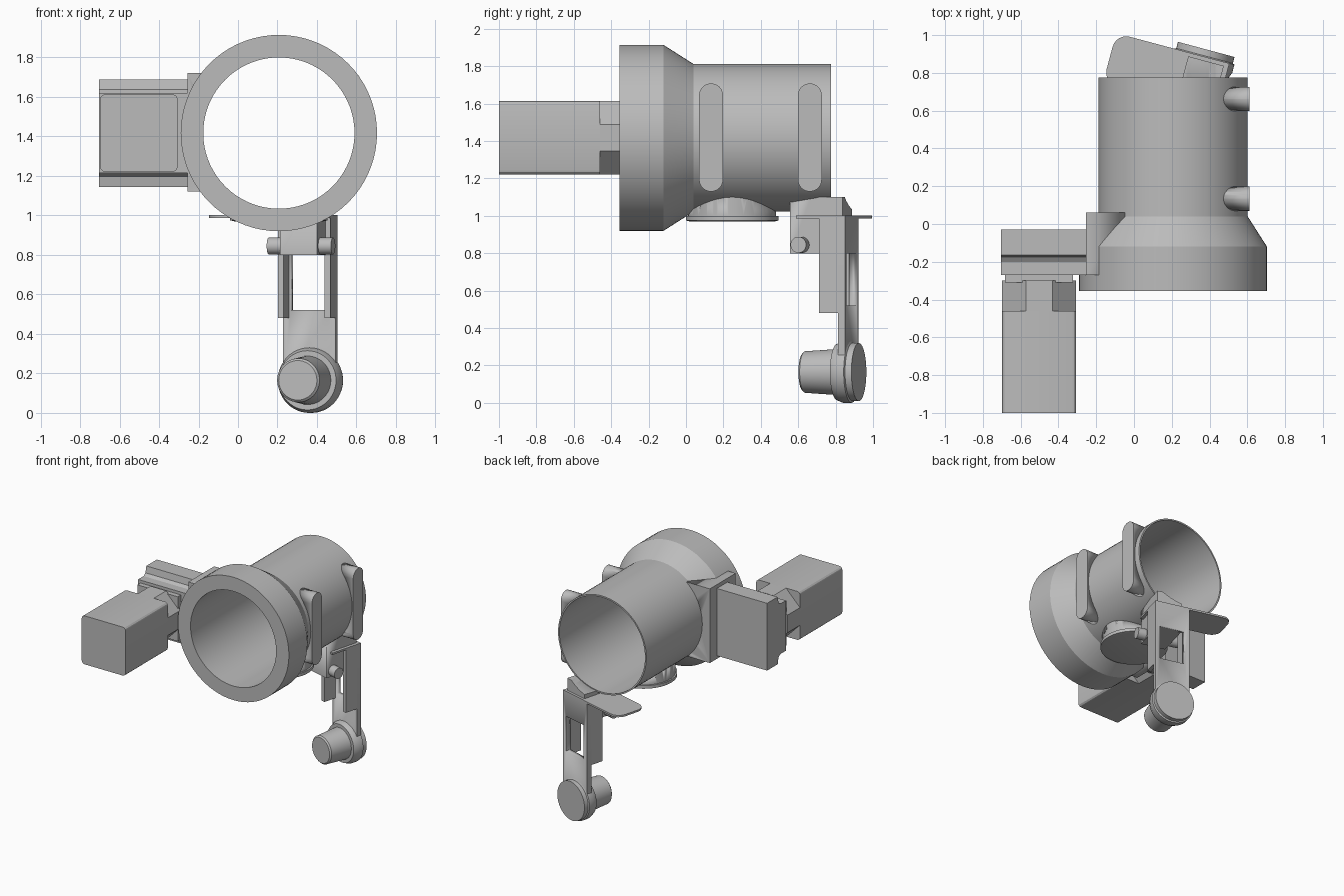
import bpy, bmesh, math
from mathutils import Vector

old = bpy.data.objects.get("Cube")
if old:
    bpy.data.objects.remove(old, do_unlink=True)

grey = bpy.data.materials.new("plain_grey")
grey.use_nodes = True
GREY = (0.5, 0.5, 0.5, 1)
grey.diffuse_color = GREY
grey.node_tree.nodes["Principled BSDF"].inputs["Base Color"].default_value = GREY

CX, CZ = 0.207, 1.417          # tube axis
TILT = math.radians(15)        # bracket is turned about z
C, S = math.cos(TILT), math.sin(TILT)


# Placement functions: two profile coordinates plus one extrusion coordinate
def world(x, y, z):
    return Vector((x, y, z))


def bracket(a, b, z):
    return Vector((0.505 + C * a + S * b, 0.85 - S * a + C * b, z))


def along_x(y, z, x):
    return Vector((x, y, z))


def along_y(x, z, y):
    return Vector((x, y, z))


def bracket_back(a, z, b):
    return bracket(a, b, z)


def finish(name, bm):
    bmesh.ops.recalc_face_normals(bm, faces=bm.faces)
    mesh = bpy.data.meshes.new(name)
    bm.to_mesh(mesh)
    bm.free()
    mesh.materials.append(grey)
    ob = bpy.data.objects.new(name, mesh)
    bpy.context.collection.objects.link(ob)
    bpy.ops.object.select_all(action='DESELECT')
    ob.select_set(True)
    bpy.context.view_layer.objects.active = ob
    bpy.ops.object.shade_smooth_by_angle(angle=math.radians(25))
    return ob


def prism(name, pts, lo, hi, place=world):
    bm = bmesh.new()
    rings = [[bm.verts.new(place(p, q, t)) for p, q in pts] for t in (lo, hi)]
    for ring in rings:
        bm.faces.new(ring)
    for i in range(len(pts)):
        j = (i + 1) % len(pts)
        bm.faces.new((rings[0][i], rings[0][j], rings[1][j], rings[1][i]))
    return finish(name, bm)


def rect(p0, p1, q0, q1):
    return [(p0, q0), (p1, q0), (p1, q1), (p0, q1)]


def rounded(p0, p1, q0, q1, r, n=6):
    pts = []
    corners = ((p1 - r, q1 - r), (p0 + r, q1 - r), (p0 + r, q0 + r), (p1 - r, q0 + r))
    for k, (p, q) in enumerate(corners):
        for i in range(n + 1):
            t = math.pi / 2 * (k + i / n)
            pts.append((p + r * math.cos(t), q + r * math.sin(t)))
    return pts


def lathe(name, profile, centre, axis, hollow=False, seg=72):
    """Spin (radius, distance) pairs around an axis."""
    bm = bmesh.new()
    turn = Vector((0, 0, 1)).rotation_difference(Vector(axis))
    rings = []
    for r, d in profile:
        angles = [2 * math.pi * i / seg for i in range(seg)]
        rings.append([bm.verts.new(Vector(centre) + turn @ Vector(
            (r * math.cos(t), r * math.sin(t), d))) for t in angles])
    pairs = list(zip(rings, rings[1:]))
    if hollow:
        pairs.append((rings[-1], rings[0]))
    else:
        bm.faces.new(rings[0])
        bm.faces.new(rings[-1])
    for lower, upper in pairs:
        for i in range(seg):
            j = (i + 1) % seg
            bm.faces.new((lower[i], lower[j], upper[j], upper[i]))
    return finish(name, bm)


def cut(ob, cutter):
    mod = ob.modifiers.new("cut", 'BOOLEAN')
    mod.operation, mod.solver, mod.object = 'DIFFERENCE', 'EXACT', cutter
    bpy.context.view_layer.objects.active = ob
    bpy.ops.object.modifier_apply(modifier=mod.name)


# Open tube with a wide front collar
lathe("main_tube", [(0.383, -0.355), (0.497, -0.355), (0.497, -0.12), (0.395, 0.04),
                    (0.395, 0.775), (0.383, 0.775)], (CX, 0, CZ), (0, 1, 0), hollow=True)
bore = lathe("bore_cutter", [(0.389, -1), (0.389, 1.2)], (CX, 0, CZ), (0, 1, 0))
bore.hide_render = True

# Parts that meet the tube wall: side pads, lower port, side mount, bracket block
fitted = [prism(name, rounded(y, y + 0.128, 1.13, 1.708, 0.0635), 0.4, 0.612, along_x)
          for name, y in (("front_side_pad", 0.07), ("rear_side_pad", 0.598))]
fitted.append(lathe("lower_port", [(0.225, 0.97), (0.247, 0.975), (0.247, 1.0),
                                   (0.235, 1.0), (0.235, 1.15)], (CX, 0.247, 0), (0, 0, 1)))
fitted.append(prism("side_mount", rect(-0.255, 0.0, -0.27, 0.06), 1.12, 1.72))
fitted.append(prism("bracket_block", rect(-0.22, -0.025, -0.31, -0.02), 0.8, 1.1, bracket))
for part in fitted:
    cut(part, bore)
bpy.data.objects.remove(bore, do_unlink=True)

# Gearbox with stepped front edges, mirrored top to bottom
half = [(-0.03, 0.272), (-0.165, 0.272), (-0.175, 0.22), (-0.2, 0.203), (-0.27, 0.203)]
prism("gearbox", [(y, CZ + h) for y, h in half] + [(y, CZ - h) for y, h in reversed(half)],
      -0.705, -0.255, along_x)

# Motor: neck, octagonal section, long body
MX, H = -0.502, 0.196
prism("motor_neck", rect(MX - 0.18, MX + 0.18, CZ - 0.18, CZ + 0.18), -0.31, -0.26, along_y)
k = H - 0.125
octagon = [(H, -k), (H, k), (k, H), (-k, H), (-H, k), (-H, -k), (-k, -H), (k, -H)]
prism("motor_collar", [(MX + p, CZ + q) for p, q in octagon], -0.46, -0.3, along_y)
prism("motor_body", rounded(MX - H, MX + H, CZ - H, CZ + H, 0.025, 3), -1.0, -0.46, along_y)

# Bracket upright with round foot and window
W, R, KZ = 0.275, 0.1375, 0.165
foot = [(-R - R * math.cos(math.pi * i / 20), KZ - R * math.sin(math.pi * i / 20))
        for i in range(21)]
upright = prism("bracket_upright", foot + [(0, 1.0), (-W, 1.0)], -0.04, 0, bracket_back)
window = prism("window_cutter", rect(-0.235, -0.035, 0.52, 0.8), -0.2, 0.2, bracket_back)
cut(upright, window)
bpy.data.objects.remove(window, do_unlink=True)

# Bracket side arms and top wing with rounded free end
for name, a in (("right_arm", -W), ("left_arm", -0.03)):
    prism(name, rect(a, a + 0.03, -0.145, -0.04), 0.48, 1.0, bracket)
wing = [p for p in rounded(-0.62, 0, -0.27, 0, 0.075) if p[0] < -0.3]
prism("bracket_wing", wing + [(0, -0.27), (0, 0)], 0.987, 1.002, bracket)

# Cross pin and foot roller
lathe("cross_pin", [(0.043, -0.295), (0.043, 0.042)], bracket(0, -0.247, 0.845), (C, -S, 0), seg=32)
lathe("foot_roller", [(0.1, -0.268), (0.111, -0.258), (0.123, -0.08), (0.15, -0.08),
                      (0.165, -0.045), (0.165, 0.0), (0.155, 0.005), (0.155, 0.04)],
      bracket(-R, 0, KZ), (S, C, 0), seg=48)
